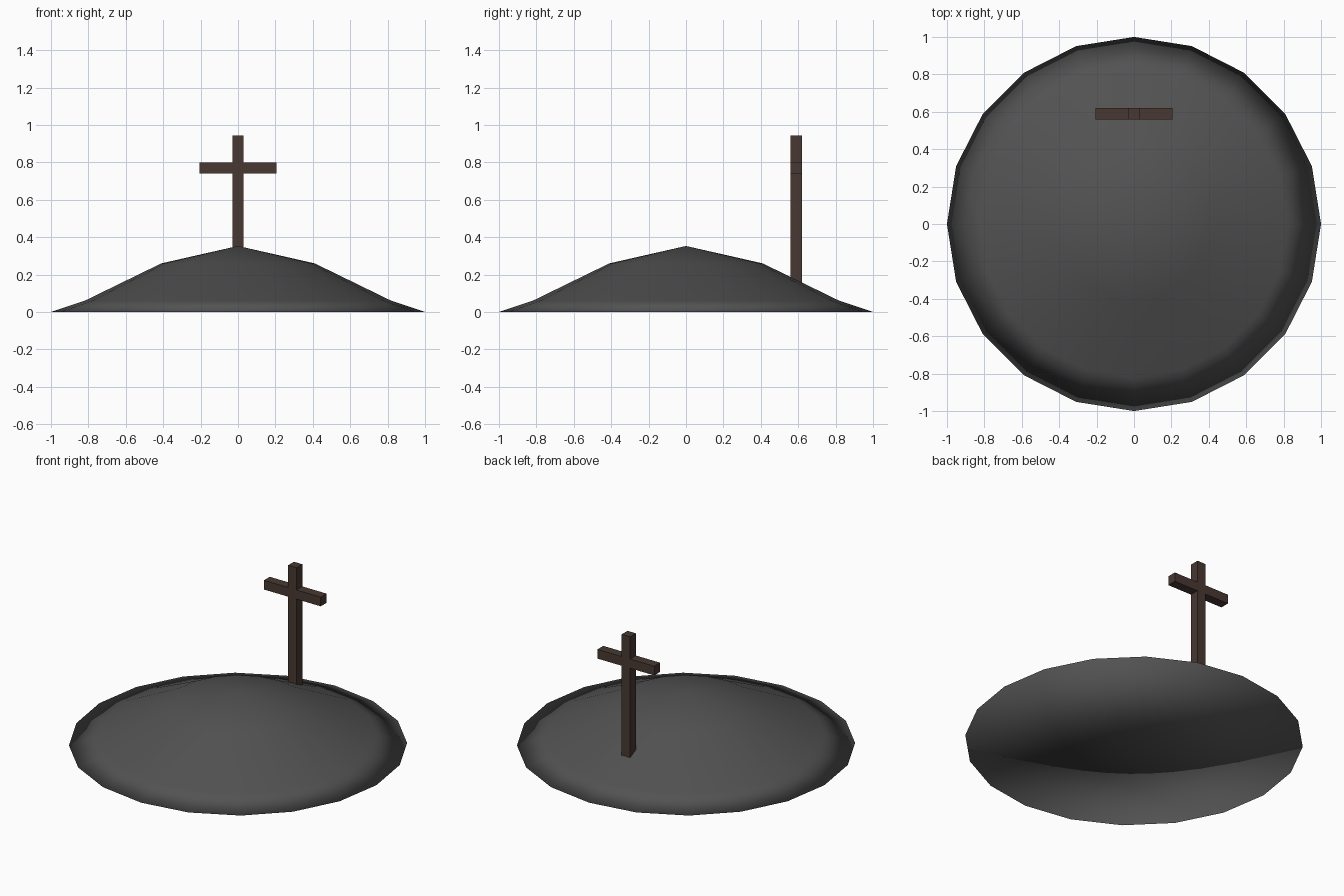
import bpy, bmesh
from math import cos, sin, tau

if "Cube" in bpy.data.objects:
    bpy.data.objects.remove(bpy.data.objects["Cube"])


def material(name, rgb):
    m = bpy.data.materials.new(name)
    m.diffuse_color = (*rgb, 1)
    m.use_nodes = True
    m.node_tree.nodes["Principled BSDF"].inputs["Base Color"].default_value = m.diffuse_color
    return m


def add_object(name, bm, mat):
    bmesh.ops.recalc_face_normals(bm, faces=bm.faces[:])
    mesh = bpy.data.meshes.new(name)
    bm.to_mesh(mesh)
    bm.free()
    mesh.materials.append(mat)
    obj = bpy.data.objects.new(name, mesh)
    bpy.context.collection.objects.link(obj)
    return obj


def box(name, size, centre, mat):
    bm = bmesh.new()
    bmesh.ops.create_cube(bm, size=1)
    for v in bm.verts:
        v.co = [v.co[i] * size[i] + centre[i] for i in range(3)]
    return add_object(name, bm, mat)


earth = material("earth", (0.085, 0.085, 0.085))
wood = material("wood", (0.065, 0.04, 0.032))

# Mound: low 20-sided dome closed by a fan underneath, smooth shaded
SIDES = 20
bm = bmesh.new()
rings = [[bm.verts.new((r * cos(tau * i / SIDES), r * sin(tau * i / SIDES), z))
          for i in range(SIDES)]
         for r, z in [(1.0, 0.0), (0.82, 0.06), (0.41, 0.26)]]
base = bm.verts.new((0, 0, 0))
peak = bm.verts.new((0, 0, 0.353))
for i in range(SIDES):
    j = (i + 1) % SIDES
    bm.faces.new((base, rings[0][j], rings[0][i]))
    bm.faces.new((peak, rings[-1][i], rings[-1][j]))
    for low, high in zip(rings, rings[1:]):
        bm.faces.new((low[i], low[j], high[j], high[i]))
for f in bm.faces:
    f.smooth = True
add_object("mound", bm, earth)

# Wooden cross standing on the back slope
box("cross_post", (0.06, 0.06, 0.8), (0, 0.59, 0.545), wood)
box("cross_bar", (0.41, 0.06, 0.06), (0, 0.59, 0.77), wood)
